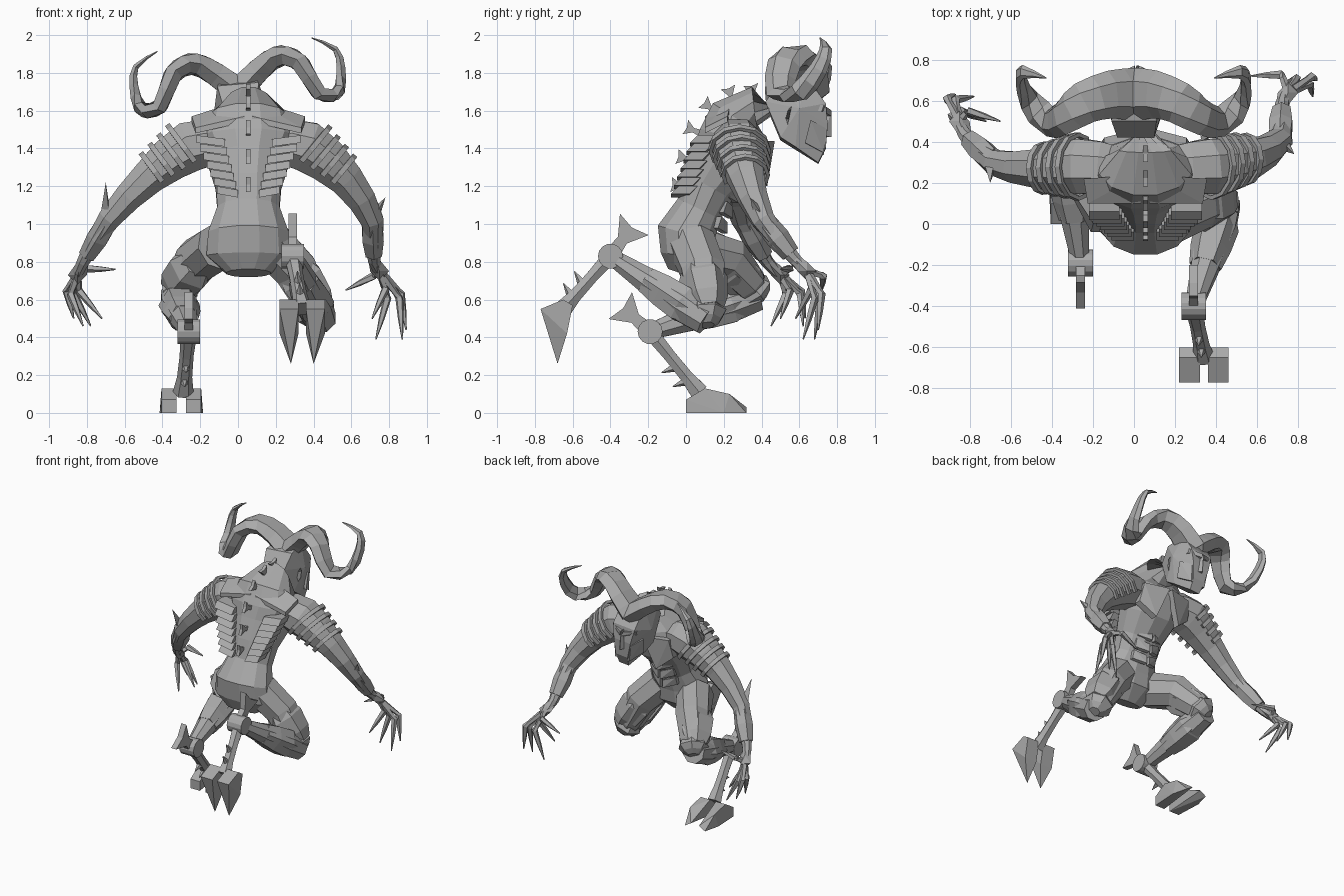
import bpy, bmesh, math
from mathutils import Vector, Matrix

cube = bpy.data.objects.get("Cube")
if cube:
    bpy.data.objects.remove(cube, do_unlink=True)

grey = bpy.data.materials.new("stone_grey")
grey.use_nodes = True
tone = (.4, .4, .4, 1)
grey.diffuse_color = tone
grey.node_tree.nodes["Principled BSDF"].inputs["Base Color"].default_value = tone

MIDDLE = .055  # spine offset
SIDES = (("left", 1), ("right", -1))
AXES = [Vector(axis) for axis in Matrix.Identity(3)]
RIGHTWARD, FORWARD, UPWARD = AXES


def finish(name, bm):
    """Turn a bmesh into a flat shaded object."""
    bmesh.ops.recalc_face_normals(bm, faces=bm.faces)
    mesh = bpy.data.meshes.new(name)
    bm.to_mesh(mesh)
    bm.free()
    mesh.materials.append(grey)
    obj = bpy.data.objects.new(name, mesh)
    bpy.context.collection.objects.link(obj)
    return obj


def spline(rings):
    """Add a smoothly interpolated ring between each pair of rings."""
    rings = [Vector(ring) for ring in rings]
    last = len(rings) - 1
    result = []
    for i in range(last):
        before, here = rings[max(i - 1, 0)], rings[i]
        there, after = rings[i + 1], rings[min(i + 2, last)]
        result += [here, (here + there) * .5 + (here + there - before - after) * .06]
    return result + [rings[last]]


def loft(name, rings, sides=8, up=FORWARD):
    """Elliptical tube through rings of x, y, z, half width and half depth."""
    bm = bmesh.new()
    centres = [Vector(ring[:3]) for ring in rings]
    last = len(rings) - 1
    loops = []
    for i, ring in enumerate(rings):
        along = (centres[min(i + 1, last)] - centres[max(i - 1, 0)]).normalized()
        across = along.cross(up).normalized()
        deep = across.cross(along)
        angles = [math.tau * (k + .5) / sides for k in range(sides)]
        loops.append([bm.verts.new(centres[i] + across * math.cos(angle) * ring[3]
                                   + deep * math.sin(angle) * ring[-1]) for angle in angles])
    for lower, upper in zip(loops, loops[1:]):
        for k in range(sides):
            bm.faces.new((lower[k - 1], lower[k], upper[k], upper[k - 1]))
    bm.faces.new(loops[0])
    bm.faces.new(loops[-1])
    return finish(name, bm)


def straight(name, start, end, stations, sides=8, up=FORWARD):
    """Tube along a line, with stations of (fraction, radius)."""
    return loft(name, [(*start.lerp(end, part), radius) for part, radius in stations], sides, up)


def hull(name, points):
    """Faceted solid around a few points."""
    bm = bmesh.new()
    for point in points:
        bm.verts.new(point)
    bmesh.ops.convex_hull(bm, input=bm.verts)
    loose = [vert for vert in bm.verts if not vert.link_faces]
    bmesh.ops.delete(bm, geom=loose, context="VERTS")
    return finish(name, bm)


def plate(name, corners, push):
    """Armour plate thickened along push."""
    push = Vector(push)
    return hull(name, [Vector(corner) + push * step for corner in corners for step in (0, 1)])


def fin(name, root, direction, length, half):
    """Fin standing in the side plane, with a flared and notched end."""
    out = Vector(direction).normalized() * length
    wide = out.cross(RIGHTWARD)
    outline = [(0, .2), (.5, .14), (1, .45), (.9, 0), (1, -.45), (.5, -.14), (0, -.2)]
    bm = bmesh.new()
    face = bm.faces.new([bm.verts.new(root + out * a + wide * b - RIGHTWARD * half) for a, b in outline])
    extruded = bmesh.ops.extrude_face_region(bm, geom=[face], use_keep_orig=True)
    moved = [item for item in extruded["geom"] if isinstance(item, bmesh.types.BMVert)]
    bmesh.ops.translate(bm, verts=moved, vec=RIGHTWARD * half * 2)
    return finish(name, bm)


# Torso, leaning forward from hips to neck
torso = [(-.03, .74, .12, .07), (0, .83, .23, .14), (0, .95, .22, .16), (.07, 1.08, .17, .13),
         (.12, 1.2, .18, .15), (.21, 1.33, .22, .19), (.25, 1.45, .27, .19), (.28, 1.55, .23, .17),
         (.36, 1.62, .13, .11), (.55, 1.58, .1, .1)]
loft("torso", [(MIDDLE, *ring) for ring in torso], 12)

for side, s in SIDES:
    def place(x, y, z):
        return MIDDLE + s * x, y, z
    # Chest, belly and collar armour
    plate(side + "_chest_plate", [place(.01, .42, 1.44), place(.2, .37, 1.44), place(.22, .34, 1.3),
                                  place(.1, .38, 1.2)], FORWARD * .05)
    for row in range(3):
        y, z = .25 - row * .03, 1.17 - row * .08
        plate(side + "_belly_plate", [place(.01, y, z), place(.1, y - .03, z + .03),
                                      place(.1, y - .05, z - .03), place(.01, y, z - .06)], FORWARD * .03)
    plate(side + "_collar_plate", [place(.02, .24, 1.63), place(.02, .1, 1.54), place(.28, .1, 1.48),
                                   place(.3, .22, 1.54)], UPWARD * .03)
    # Segmented back pads, narrowing downwards
    for row in range(7):
        part = row / 6
        centre = Vector(place(.2 - .09 * part, .09 - .1 * part, 1.44 - .27 * part))
        width = .075 - .02 * part
        hull(side + "_back_pad", [centre + Vector((a * width, b * .05 + c * .02, c * .02 + s * a * .01))
                                  for a in (-1, 1) for b in (-1, 1) for c in (-1, 1)])

# Spine fins fan from backward to upward
for y, z, rise in ((.01, 1.2, .1), (.04, 1.34, .2), (.08, 1.48, .4), (.16, 1.59, .8), (.25, 1.64, 3), (.36, 1.65, 5)):
    fin("spine_fin", Vector((MIDDLE, y, z)), (0, -1, rise), .09, .012)

# Head with brows, cheeks, nose and horns, built upright then tilted
skull = [(.09, .42, 1.64), (.11, .5, 1.74), (.09, .64, 1.77), (.14, .6, 1.6), (.1, .5, 1.45),
         (.09, .74, 1.63), (.07, .75, 1.52), (.05, .74, 1.4), (.04, .7, 1.32), (.09, .58, 1.4)]
head = [hull("head", [(s * x, y, z) for x, y, z in skull for side, s in SIDES]),
        hull("nose_ridge", [(0, .77, 1.6), (0, .77, 1.46), (-.03, .73, 1.46), (.03, .73, 1.46), (0, .72, 1.63)])]
horn = [(0, .63, 1.7), (.11, .63, 1.8), (.23, .59, 1.87), (.34, .52, 1.82), (.42, .5, 1.66),
        (.52, .6, 1.65), (.55, .7, 1.77), (.53, .74, 1.88), (.41, .71, 1.95)]
for side, s in SIDES:
    head.append(plate(side + "_brow", [(s * .01, .74, 1.57), (s * .01, .74, 1.6), (s * .1, .7, 1.62),
                                       (s * .1, .69, 1.59)], FORWARD * .03))
    head.append(plate(side + "_cheek", [(s * .05, .74, 1.5), (s * .1, .66, 1.54), (s * .09, .63, 1.42),
                                        (s * .04, .73, 1.37)], RIGHTWARD * s * .02))
    rings = []
    for step, (x, y, z) in enumerate(horn):
        girth = 1 - step / len(horn)
        rings.append((s * x, y, z, .08 * girth, .13 * girth ** .9))
    rings[-1] = (*rings[-1][:3], .003, .003)
    head.append(loft(side + "_horn", spline(rings), 6))
pivot = Matrix.Translation(UPWARD * 1.74)
tilt = pivot @ Matrix.Rotation(math.radians(-5), 4, "Y") @ pivot.inverted()
for obj in head:
    obj.data.transform(tilt)


# Arms with shoulder hoops, elbow blades and clawed hands
def arm(side, s, path, blade_tip, claws):
    shoulder = [(MIDDLE + s * .15, .27, 1.43), (MIDDLE + s * .31, .28, 1.41)]
    joints = [Vector(point) for point in shoulder + path]
    radii = (.12, .145, .1, .065, .035, .03)
    loft(side + "_arm", spline([(*joint, radius) for joint, radius in zip(joints, radii)]))
    inner, outer, biceps, elbow, wrist, knuckle = joints
    axis = (biceps - outer).normalized()
    away = axis.cross(FORWARD) * s
    for row in range(4):
        centre = outer.lerp(biceps, .1 + .25 * row)
        size = .155 - .012 * row
        turns = [math.radians(30 * k - 30) for k in range(9)]
        loft(side + "_shoulder_hoop", [(*(centre + (FORWARD * math.cos(turn) + away * math.sin(turn)) * size),
                                        .014, .02) for turn in turns], 4, axis)
    hull(side + "_elbow_blade", [blade_tip, elbow + UPWARD * .06, elbow.lerp(wrist, .5),
                                 elbow + FORWARD * .04, elbow - FORWARD * .05])
    straight(side + "_forearm_guard", elbow, wrist, ((.1, .06), (.45, .065), (.85, .05)), 6)
    hull(side + "_palm", [centre + axis * reach * sign for centre, reach in ((wrist, .03), (knuckle, .05))
                          for axis in AXES for sign in (-1, 1)])
    # Fingers arch outwards, then hook down to a point
    for claw in claws:
        tip = Vector(claw)
        bend = knuckle.lerp(tip, .45) + Vector((s * .05, .05, .02))
        root = knuckle.lerp(bend, .2)
        loft(side + "_finger", [(*root, .022), (*root.lerp(bend, .8), .017), (*bend, .022),
                                (*bend.lerp(tip, .5), .016), (*tip, .004)], 5, RIGHTWARD)


arm("left", 1, [(.57, .32, 1.24), (.71, .41, 1.02), (.72, .58, .81), (.75, .64, .75)], (.78, .34, 1.14),
    [(.87, .62, .39), (.89, .7, .44), (.73, .68, .39), (.71, .58, .5), (.57, .72, .65)])
arm("right", -1, [(-.47, .27, 1.25), (-.68, .3, 1.03), (-.82, .43, .8), (-.85, .5, .73)], (-.7, .2, 1.22),
    [(-.78, .62, .46), (-.82, .45, .46), (-.72, .5, .5), (-.65, .5, .76), (-.87, .63, .5)])


# Legs: thigh, shin, heel joint with flared spur, long spiked foot bone
def leg(side, s, hip, knee, heel, ankle, spur):
    hip, knee, heel, ankle = (Vector(point) for point in (hip, knee, heel, ankle))
    middle = hip.lerp(knee, .5) + Vector((0, .02, .06))
    loft(side + "_thigh", [(*hip, .13), (*middle, .125), (*middle.lerp(knee, .7), .1), (*knee, .07)])
    shift = Vector((s * .03, .02, .015))
    straight(side + "_thigh_guard", hip + shift, knee + shift, ((.35, .1), (.5, .13), (.75, .115), (.9, .08)), 6)
    straight(side + "_knee_cap", middle, knee, ((.7, .09), (.85, .11), (1, .08), (1.1, .04)), 7)
    straight(side + "_shin", knee, heel, ((0, .085), (.25, .1), (.6, .075), (1, .045)), 8, RIGHTWARD)
    straight(side + "_calf_guard", knee, heel, ((.15, .085), (.25, .11), (.45, .1), (.62, .08)), 6, RIGHTWARD)
    loft(side + "_heel_joint", [(*(heel + RIGHTWARD * reach), .066) for reach in (-.06, .06)], 14)
    fin(side + "_heel_spur", heel, spur, .21, .022)
    straight(side + "_foot_bone", heel, ankle, ((0, .045), (.4, .037), (.75, .04), (1, .055)), 6, RIGHTWARD)
    down = (ankle - heel).normalized()
    back = down.cross(RIGHTWARD)
    for part in (.55, .78):
        base = heel.lerp(ankle, part) + back * .02
        straight(side + "_foot_spike", base, base + back * .07 - down * .02, ((0, .025), (1, .003)), 5, RIGHTWARD)


leg("left", 1, (.17, .03, .9), (.44, .11, .49), (.29, -.4, .83), (.34, -.65, .55), (0, .6, .8))
leg("right", -1, (-.1, .03, .88), (-.33, .38, .62), (-.26, -.19, .43), (-.29, .07, .11), (0, -.8, .7))

# Toes: the lifted foot hangs down, the standing one lies flat
for side, s in SIDES:
    x = .34 + s * .07
    root = [(-.77, .55), (-.6, .57), (-.65, .6), (-.63, .42)]
    hull("left_toe", [(x + half, y, z) for half in (-.05, .05) for y, z in root] + [(x - s * .01, -.68, .26)])
    x = -.3 + s * .065
    root = [(0, 0), (0, .07), (.1, .13)]
    hull("right_toe", [(x + half, y, z) for half in (-.04, .04) for y, z in root]
         + [(x + s * .05, .2, 0), (x + s * .04, .23, .1), (x + s * .02, .32, 0), (x - s * .03, .32, .03)])
